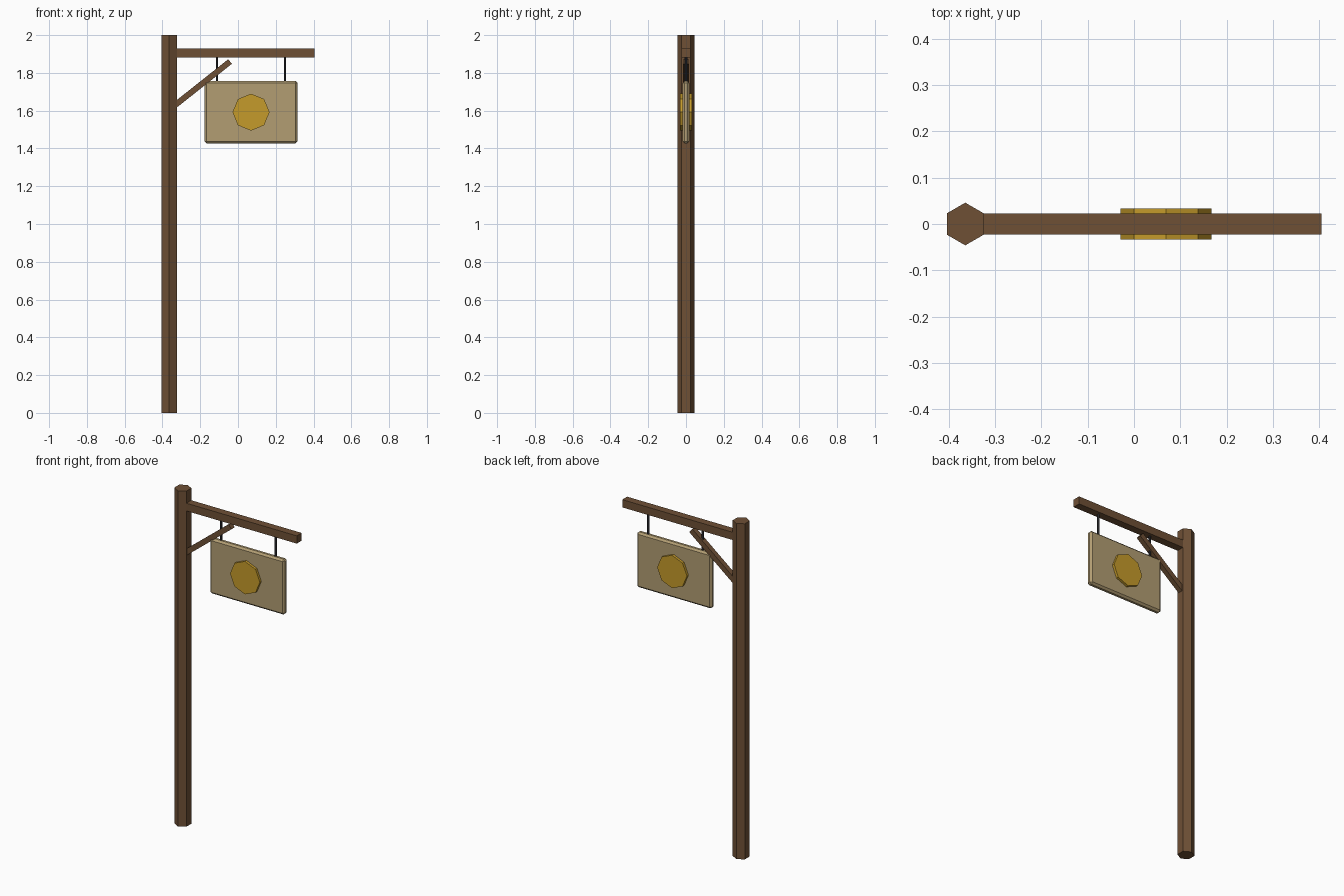
import bpy
import math

if "Cube" in bpy.data.objects:
    bpy.data.objects.remove(bpy.data.objects["Cube"])


def material(name, color):
    m = bpy.data.materials.new(name)
    m.diffuse_color = (*color, 1)
    m.use_nodes = True
    m.node_tree.nodes["Principled BSDF"].inputs["Base Color"].default_value = m.diffuse_color
    return m


WOOD = material("dark_wood", (0.156, 0.08, 0.036))
BOARD = material("pale_wood", (0.445, 0.337, 0.17))
GOLD = material("gold", (0.558, 0.328, 0.024))
IRON = material("iron", (0.03, 0.03, 0.035))


def box(name, size, loc, mat, pitch=0.0):
    bpy.ops.mesh.primitive_cube_add(size=1, location=loc)
    ob = bpy.context.object
    ob.name = name
    ob.scale = size
    bpy.ops.object.transform_apply(location=False, rotation=False, scale=True)
    ob.rotation_euler.y = pitch
    ob.data.materials.append(mat)
    return ob


def prism(name, sides, radius, depth, loc, mat, rot=(0, 0, 0)):
    bpy.ops.mesh.primitive_cylinder_add(vertices=sides, radius=radius, depth=depth,
                                        location=loc, rotation=rot)
    ob = bpy.context.object
    ob.name = name
    ob.data.materials.append(mat)
    return ob


# hexagonal post, corners pointing along y
POST_X = -0.364
prism("post", 6, 0.046, 2.0, (POST_X, 0, 1.0), WOOD)

# arm reaching out from the post
x0, x1 = POST_X, 0.404
box("arm", (x1 - x0, 0.046, 0.046), ((x0 + x1) / 2, 0, 1.905), WOOD)

# diagonal brace, from inside the post to just below the arm
ax, az, bx, bz = -0.36, 1.608, -0.042, 1.86
box("brace", (math.hypot(bx - ax, bz - az), 0.03, 0.031),
    ((ax + bx) / 2, 0, (az + bz) / 2), WOOD, -math.atan2(bz - az, bx - ax))

# hanging board with chamfered edges
SIGN_X, SIGN_Z = 0.069, 1.592
board = box("sign_board", (0.494, 0.036, 0.33), (SIGN_X, 0, SIGN_Z), BOARD)
bevel = board.modifiers.new("chamfer", 'BEVEL')
bevel.width = 0.011
bevel.segments = 1

# iron hangers
for side, x in (("left", SIGN_X - 0.18), ("right", SIGN_X + 0.18)):
    prism(f"hanger_{side}", 6, 0.007, 0.15, (x, 0, 1.82), IRON)

# octagonal emblem showing on both faces
prism("emblem", 8, 0.098, 0.066, (SIGN_X, 0, SIGN_Z), GOLD, (math.pi / 2, 0, 0))
